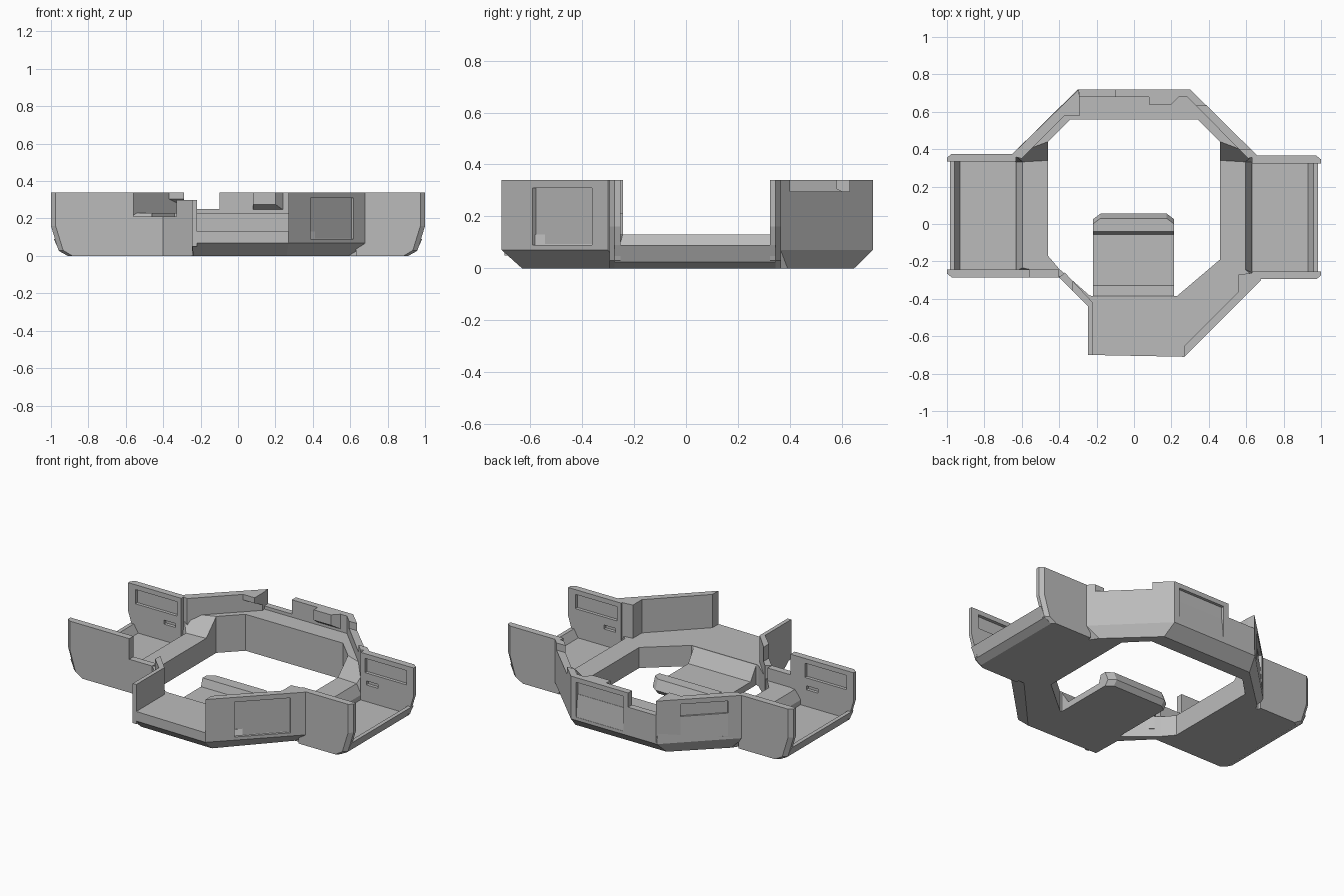
import bpy, bmesh, math
from mathutils import Vector, Matrix

if "Cube" in bpy.data.objects:
    bpy.data.objects.remove(bpy.data.objects["Cube"])

grey = bpy.data.materials.new("plain_grey")
grey.diffuse_color = (0.5, 0.5, 0.5, 1)
grey.use_nodes = True
grey.node_tree.nodes["Principled BSDF"].inputs["Base Color"].default_value = grey.diffuse_color


def finish(name, bm):
    bmesh.ops.recalc_face_normals(bm, faces=bm.faces)
    me = bpy.data.meshes.new(name)
    bm.to_mesh(me)
    bm.free()
    me.materials.append(grey)
    ob = bpy.data.objects.new(name, me)
    bpy.context.collection.objects.link(ob)
    return ob


def loft(name, sections, closed=False):
    """Skin a row of equal-length 3D outlines."""
    bm = bmesh.new()
    rows = [[bm.verts.new(p) for p in s] for s in sections]
    n = len(rows[0])
    for i in range(len(rows) if closed else len(rows) - 1):
        a, b = rows[i], rows[(i + 1) % len(rows)]
        for j in range(n):
            k = (j + 1) % n
            bm.faces.new((a[j], a[k], b[k], b[j]))
    if not closed:
        bm.faces.new(rows[0])
        bm.faces.new(rows[-1])
    return finish(name, bm)


def plan_wall(name, pts, z0, z1):
    return loft(name, [[(x, y, z) for x, y in pts] for z in (z0, z1)])


def cut(ob, lo, hi, matrix=Matrix()):
    """Remove a box given by two corners, in the space of matrix."""
    c = [[matrix @ Vector((x, y, z)) for x, y in
          ((lo[0], lo[1]), (hi[0], lo[1]), (hi[0], hi[1]), (lo[0], hi[1]))]
         for z in (lo[2], hi[2])]
    cutter = loft("cutter", c)
    cutter.hide_render = True
    mod = ob.modifiers.new("cut", 'BOOLEAN')
    mod.operation = 'DIFFERENCE'
    mod.solver = 'EXACT'
    mod.object = cutter
    bpy.context.view_layer.objects.active = ob
    bpy.ops.object.modifier_apply(modifier=mod.name)
    bpy.data.objects.remove(cutter)


def panel(ob, a, b, f0, f1):
    """Framed recess on the outer face running from a to b."""
    a, b = Vector(a), Vector(b)
    length = (b - a).length
    d = b - a
    m = Matrix.Translation((a.x, a.y, 0)) @ Matrix.Rotation(math.atan2(d.y, d.x), 4, 'Z')
    cut(ob, (f0 * length, -0.02, 0.09), (f1 * length, 0.018, 0.31), m)


# Octagonal floor ring: outer xy, inner xy, top height, bottom inset, top inset
right = [
    (0.27, -0.71, 0.23, -0.385, 0.13, 0.24, 0),
    (0.68, -0.30, 0.46, -0.19, 0.13, 0.35, 0.2),
    (0.63, -0.26, 0.46, -0.18, 0.13, 0, 0.2),
]
back = [
    (0.63, 0.33, 0.46, 0.34, 0.13, 0, 0.2),
    (0.66, 0.365, 0.46, 0.44, 0.23, 0.35, 0.1),
    (0.30, 0.72, 0.34, 0.56, 0.23, 0.45, 0.1),
]
left = [
    (-0.63, -0.25, -0.46, -0.17, 0.13, 0, 0.2),
    (-0.40, -0.285, -0.40, -0.24, 0.13, 0, 0.1),
    (-0.245, -0.44, -0.24, -0.38, 0.13, 0, 0.1),
    (-0.245, -0.70, -0.225, -0.385, 0.13, 0.24, 0),
]
mirrored = [(-r[0], r[1], -r[2]) + r[3:] for r in reversed(back)]
sections = []
for ox, oy, ix, iy, zt, tb, tt in right + back + mirrored + left:
    o, i = Vector((ox, oy)), Vector((ix, iy))
    b, t = o.lerp(i, tb), o.lerp(i, tt)
    sections.append([(b.x, b.y, 0), (ox, oy, 0.07), (t.x, t.y, zt), (ix, iy, zt), (ix, iy, 0)])
loft("floor_ring", sections, closed=True)

# Tongue reaching from the front floor into the middle
tongue = [(-0.45, 0), (0.03, 0), (0.055, 0.03), (0.03, 0.09), (-0.04, 0.09),
          (-0.055, 0.04), (-0.33, 0.04), (-0.385, 0.125), (-0.45, 0.125)]
loft("tongue", [[(x, y - (d if y > 0 else 0), z) for y, z in tongue]
                for x, d in ((-0.22, 0.03), (-0.18, 0), (0.175, 0), (0.215, 0.03))])

# Perimeter walls
w = plan_wall("front_right_wall", [(0.27, -0.71), (0.68, -0.30), (0.65, -0.26), (0.56, -0.27),
                                   (0.56, -0.36), (0.27, -0.65)], 0.07, 0.34)
panel(w, (0.27, -0.71), (0.68, -0.30), 0.29, 0.85)

w = plan_wall("back_right_wall", [(0.66, 0.365), (0.30, 0.72), (0.285, 0.68), (0.61, 0.35)], 0.07, 0.34)
cut(w, (0.2, 0.40, 0.295), (0.8, 0.63, 0.4))

w = plan_wall("back_wall", [(0.30, 0.72), (-0.295, 0.72), (-0.29, 0.68), (0.285, 0.68)], 0.07, 0.34)
cut(w, (-0.4, 0.6, 0.25), (-0.10, 0.8, 0.4))
panel(w, (0.30, 0.72), (-0.30, 0.72), 0.06, 0.61)

w = plan_wall("back_left_wall", [(-0.295, 0.72), (-0.66, 0.365), (-0.60, 0.35), (-0.37, 0.58),
                                 (-0.29, 0.66)], 0.07, 0.34)
panel(w, (-0.295, 0.72), (-0.66, 0.365), 0.28, 0.82)
loft("back_left_bracket", [[(-0.37, 0.58, z0), (-0.29, 0.58, z0), (-0.29, 0.67, z1), (-0.33, 0.66, z1)]
                           for z0, z1 in ((0.305, 0.26), (0.34, 0.34))])

w = plan_wall("front_left_wall", [(-0.40, -0.285), (-0.245, -0.44), (-0.245, -0.70), (-0.22, -0.70),
                                  (-0.22, -0.42), (-0.37, -0.26)], 0.05, 0.30)
cut(w, (-0.5, -0.5, 0.21), (-0.33, -0.1, 0.4))

# Small box on the inside of the back wall
loft("back_wall_box", [[(0.08, 0.69, 0.24), (0.08, 0.64, 0.275), (0.20, 0.64, 0.275), (0.25, 0.69, 0.24)],
                       [(0.08, 0.69, 0.34), (0.08, 0.64, 0.34), (0.20, 0.64, 0.34), (0.25, 0.69, 0.34)]])

# Side bays: a lipped floor and two end walls with recesses inside
floor = [(0.59, 0), (0.91, 0), (0.955, 0.025), (0.985, 0.09), (0.96, 0.09), (0.93, 0.04), (0.59, 0.04)]
for side, s, y_front, y_back in (("right", 1, -0.295, 0.365), ("left", -1, -0.285, 0.375)):
    loft(side + "_bay_floor", [[(s * x, y, z) for x, z in floor] for y in (y_front + 0.02, y_back - 0.02)])
    for end, y, d in (("front", y_front, 1), ("back", y_back, -1)):
        notched = side == "left" and end == "front"
        inner = 0.40 if notched else 0.63
        edge = [(inner, 0), (0.91, 0), (0.96, 0.03), (1, 0.16), (1, 0.34), (inner, 0.34)]
        w = loft(side + "_bay_" + end + "_wall",
                 [[(s * (x - (c if x > 0.9 else 0)), y + d * t, z) for x, z in edge]
                  for t, c in ((0, 0.025), (0.02, 0), (0.042, 0))])
        if notched:
            cut(w, (-0.56, y - 0.1, 0.21), (-0.3, y + 0.1, 0.4))
        ya, yb = sorted((y + d * 0.022, y + d * 0.06))
        for x0, x1, z0, z1 in ((0.66, 0.95, 0.22, 0.31), (0.67, 0.75, 0.145, 0.17)):
            xa, xb = sorted((s * x0, s * x1))
            cut(w, (xa, ya, z0), (xb, yb, z1))
